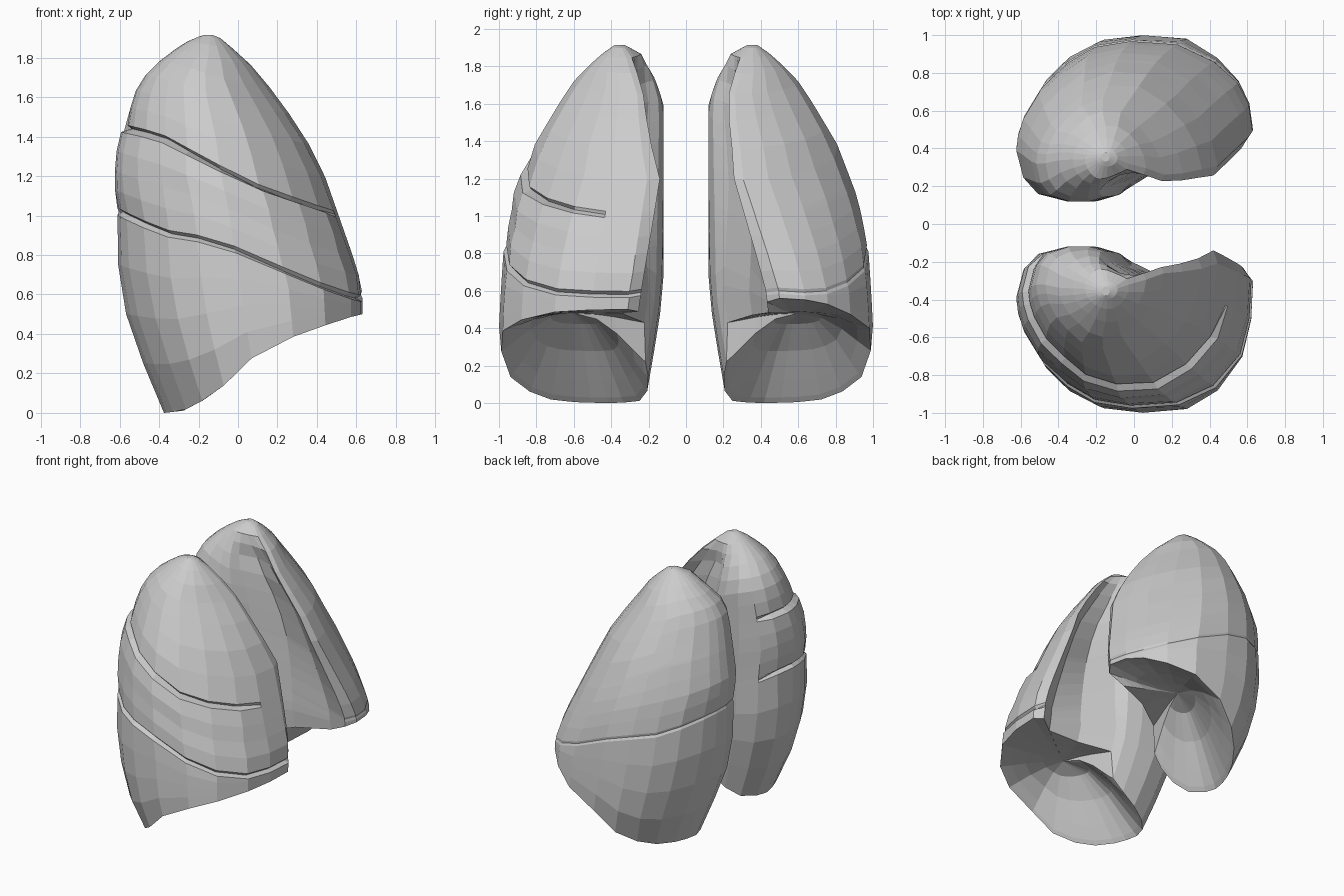
import bpy, bmesh, math

if "Cube" in bpy.data.objects:
    bpy.data.objects.remove(bpy.data.objects["Cube"])

# Horizontal outline (x, distance from midline), low and high on the lung
LOW = [(-.63, .38), (-.6, .27), (-.5, .16), (-.35, .12), (-.2, .13), (-.09, .16), (-.03, .2),
       (.2, .34), (.45, .43), (.58, .43), (.63, .5), (.61, .64), (.55, .76), (.43, .88),
       (.25, .98), (.0, 1), (-.2, .98), (-.36, .9), (-.48, .78), (-.57, .62), (-.61, .5)]
HIGH = [(-.62, .4), (-.58, .25), (-.5, .16), (-.35, .12), (-.2, .12), (-.1, .15), (-.03, .23),
        (.15, .35), (.31, .34), (.42, .26), (.44, .31), (.41, .45), (.35, .58), (.25, .72),
        (.1, .85), (-.08, .9), (-.25, .88), (-.38, .8), (-.5, .7), (-.58, .57), (-.61, .48)]
# The right lung has a front edge closer to the midline (columns 7-12)
LOW_FRONT = [(.2, .31), (.45, .33), (.58, .24), (.63, .3), (.62, .5), (.57, .7)]
HIGH_FRONT = [(.15, .31), (.33, .26), (.42, .14), (.44, .21), (.42, .4), (.36, .56)]

# Extents by height
XMIN = [(0, -.375), (.1, -.42), (.3, -.5), (.6, -.6), (.8, -.61), (1, -.61), (1.2, -.63), (1.4, -.585),
        (1.6, -.53), (1.68, -.5), (1.79, -.39), (1.87, -.28), (1.9, -.22), (1.915, -.17)]
XMAX = [(0, .63), (.64, .63), (.8, .58), (1, .51), (1.2, .44), (1.4, .34), (1.6, .2),
        (1.75, .08), (1.85, -.03), (1.9, -.09), (1.915, -.13)]
YMIN = [(0, .22), (.1, .2), (.4, .15), (.6, .12), (1.6, .12), (1.75, .17), (1.87, .24), (1.915, .33)]
YMAX = [(0, .88), (.1, .94), (.2, .98), (.4, 1), (.6, .99), (.82, .975), (1.09, .92), (1.38, .81),
        (1.6, .68), (1.75, .58), (1.86, .46), (1.915, .38)]
# Heights of base rim and fissures, from back (0) to front (1)
RIM = [(0, 0), (.1, .01), (.3, .1), (.46, .25), (.61, .35), (.93, .48), (1, .5)]
OBLIQUE = [(0, 1.02), (.2, .91), (.42, .87), (.65, .75), (.9, .61), (1, .58)]
HORIZONTAL = [(0, 1.44), (.2, 1.4), (.4, 1.3), (.68, 1.14), (1, 1.0)]
TOP = 1.915


def interp(table, t):
    if t <= table[0][0]:
        return table[0][1]
    for (a, p), (b, q) in zip(table, table[1:]):
        if t <= b:
            return p + (q - p) * (t - a) / (b - a)
    return table[-1][1]


def normalise(sec):
    xs, ys = [p[0] for p in sec], [p[1] for p in sec]
    return [((x - min(xs)) / (max(xs) - min(xs)), (y - min(ys)) / (max(ys) - min(ys))) for x, y in sec]


def lung(name, side, low, high, oblique_depth, horizontal_depth, rim_lift):
    low, high, upper = normalise(low), normalise(high), normalise(HIGH)
    n = len(low)
    ramp = lambda z, a, b: min(1, max(0, (z - a) / (b - a)))

    def surface(i, z, inset):
        # blend low outline -> high outline -> upper outline -> round apex
        ang = 2 * math.pi * i / n
        disc = (.5 - .5 * math.cos(ang), .5 - .5 * math.sin(ang))
        u, v = low[i]
        for sec, a, b in ((high[i], .6, 1.2), (upper[i], 1.2, 1.6), (disc, 1.7, 1.9)):
            w = ramp(z, a, b)
            u, v = u + (sec[0] - u) * w, v + (sec[1] - v) * w
        x0, x1, y0, y1 = (interp(t, z) for t in (XMIN, XMAX, YMIN, YMAX))
        x, y = x0 + (x1 - x0) * u, y0 + (y1 - y0) * v
        dx, dy = (x0 + x1) / 2 - x, (y0 + y1) / 2 - y
        k = inset / max(.05, math.hypot(dx, dy))
        return (x + dx * k, side * (y + dy * k), z)

    def column(i):
        # heights and insets from base rim to apex
        rim = interp(RIM, low[i][0]) + rim_lift * low[i][0] ** 4
        rim = max(rim, {6: .43, 7: .47, 8: .48}.get(i, 0))
        f2 = max(interp(OBLIQUE, low[i][0]), rim + .04)
        f1 = interp(HORIZONTAL, high[i][0])
        d2 = 0 if 2 <= i <= 9 else oblique_depth
        d1 = 0 if 2 <= i <= 11 else horizontal_depth
        g = .017
        rows = [(rim + (f2 - g - rim) * k / 4, 0) for k in range(5)]
        rows += [(f2, d2), (f2 + g, d2 * .3)]
        a, b = f2 + g, f1 - g
        rows += [(a + (b - a) * k / 4, -d1 * .4 if k > 2 else 0) for k in range(1, 5)]
        rows += [(f1, d1), (f1 + g, d1 * .3)]
        a = f1 + g
        rows += [(a + (TOP - a) * math.sin(k / 8 * math.pi / 2), 0) for k in range(1, 9)]
        return [surface(i, z, d) for z, d in rows]

    bm = bmesh.new()
    cols = [[bm.verts.new(p) for p in column(i)] for i in range(n)]
    # outer walls and apex
    for i in range(n):
        a, b = cols[i], cols[(i + 1) % n]
        for k in range(len(a) - 1):
            bm.faces.new((a[k], b[k], b[k + 1], a[k + 1]))
    bm.faces.new([c[-1] for c in cols])
    # hollow domed base
    ring = [c[0] for c in cols]
    rim = [v.co.copy() for v in ring]
    cx, cy, cz = .12, side * .6, .48
    for s, rise in ((.95, .06), (.82, .25), (.6, .58), (.32, .88)):
        new = [bm.verts.new((cx + (p.x - cx) * s, cy + (p.y - cy) * s, p.z + (cz - p.z) * rise)) for p in rim]
        for i in range(n):
            j = (i + 1) % n
            bm.faces.new((ring[j], ring[i], new[i], new[j]))
        ring = new
    centre = bm.verts.new((cx, cy, cz))
    for i in range(n):
        bm.faces.new((ring[(i + 1) % n], ring[i], centre))
    bmesh.ops.recalc_face_normals(bm, faces=bm.faces)
    me = bpy.data.meshes.new(name)
    bm.to_mesh(me)
    bm.free()
    ob = bpy.data.objects.new(name, me)
    bpy.context.collection.objects.link(ob)
    return ob


# Three-lobed right lung and two-lobed left lung
lung("right_lung", -1, LOW[:7] + LOW_FRONT + LOW[13:], HIGH[:7] + HIGH_FRONT + HIGH[13:], .03, .035, 0)
lung("left_lung", 1, LOW, HIGH, .008, 0, .06)
